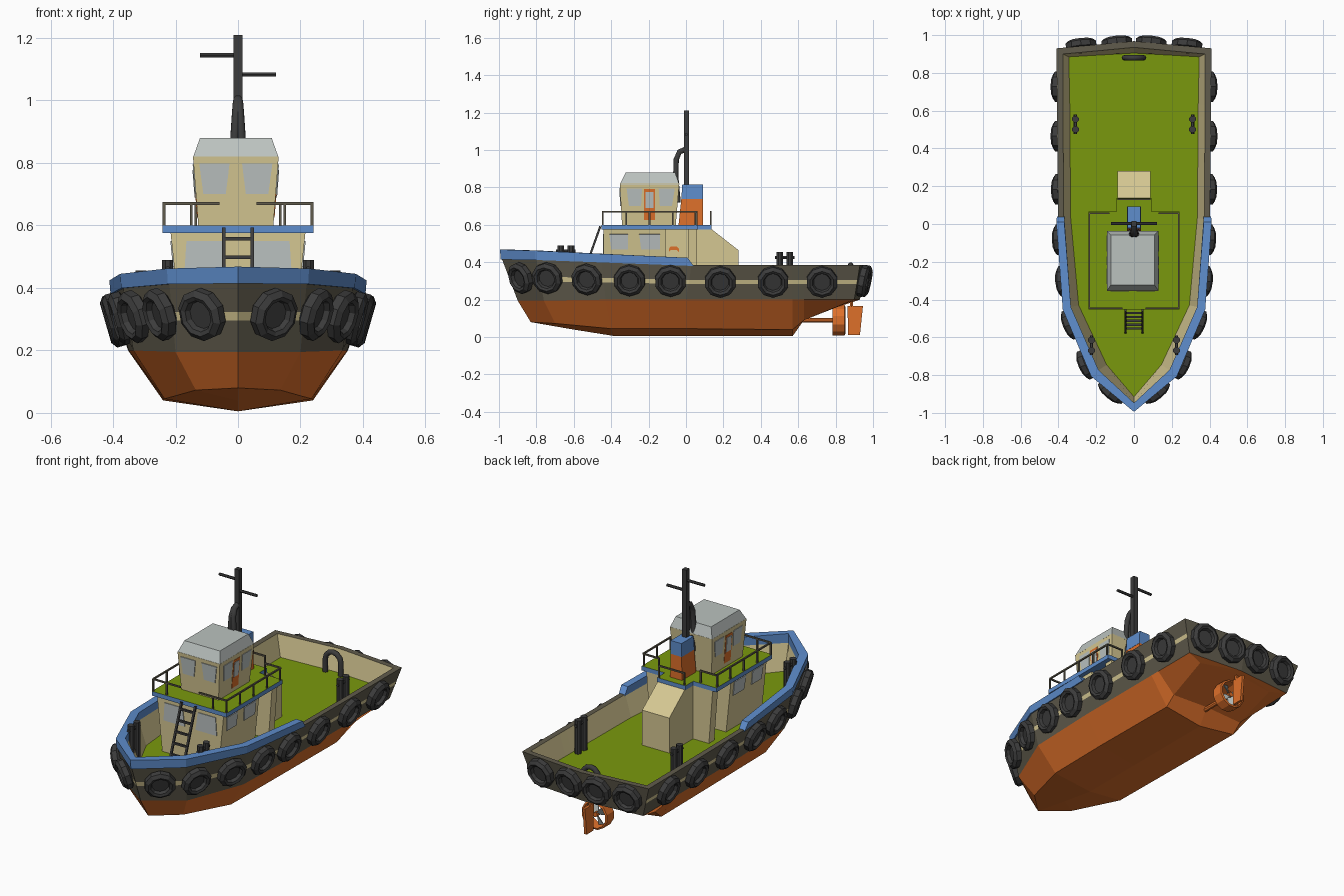
import bpy, bmesh, math
from mathutils import Vector, Matrix

if "Cube" in bpy.data.objects:
    bpy.data.objects.remove(bpy.data.objects["Cube"])


def mat(name, r, g, b):
    m = bpy.data.materials.new(name)
    m.diffuse_color = [((c / 255 + .055) / 1.055) ** 2.4 for c in (r, g, b)] + [1]
    m.use_nodes = True
    m.node_tree.nodes["Principled BSDF"].inputs["Base Color"].default_value = m.diffuse_color
    return m


ORANGE = mat("rust_orange", 222, 112, 42)
DARK = mat("dark_olive", 96, 91, 76)
TAN = mat("tan", 213, 199, 146)
GREEN = mat("deck_green", 122, 153, 13)
BLUE = mat("blue", 94, 141, 204)
ROOF = mat("roof_grey", 187, 194, 191)
GLASS = mat("window_grey", 186, 193, 192)
BLACK = mat("rubber_black", 60, 60, 60)


def finish(name, bm, *mats):
    bmesh.ops.remove_doubles(bm, verts=bm.verts, dist=1e-4)
    bmesh.ops.dissolve_degenerate(bm, edges=bm.edges, dist=1e-5)
    bmesh.ops.recalc_face_normals(bm, faces=bm.faces)
    me = bpy.data.meshes.new(name)
    bm.to_mesh(me)
    bm.free()
    for m in mats:
        me.materials.append(m)
    ob = bpy.data.objects.new(name, me)
    bpy.context.collection.objects.link(ob)
    return ob


def add_prism(bm, pts, vec):
    a = [bm.verts.new(p) for p in pts]
    b = [bm.verts.new(Vector(p) + Vector(vec)) for p in pts]
    bm.faces.new(a)
    bm.faces.new(b)
    for i in range(len(a)):
        j = (i + 1) % len(a)
        bm.faces.new((a[i], a[j], b[j], b[i]))


def prism(name, pts, vec, m):
    bm = bmesh.new()
    add_prism(bm, pts, vec)
    return finish(name, bm, m)


def taper(name, lo, hi, m):
    """Box lofted between two rectangles (x0, x1, y0, y1, z)."""
    bm = bmesh.new()
    rings = [[bm.verts.new(p) for p in ((a, c, z), (b, c, z), (b, d, z), (a, d, z))]
             for a, b, c, d, z in (lo, hi)]
    for r in rings:
        bm.faces.new(r)
    for i in range(4):
        j = (i + 1) % 4
        bm.faces.new((rings[0][i], rings[0][j], rings[1][j], rings[1][i]))
    return finish(name, bm, m)


def plate(name, pts, out, m, t=.004):
    n = Vector(out).normalized()
    return prism(name, [Vector(p) - n * .003 for p in pts], n * (t + .003), m)


def tubes(name, segs, r, m, n=6):
    bm = bmesh.new()
    for p, q in segs:
        p, q = Vector(p), Vector(q)
        d = q - p
        mx = Matrix.Translation((p + q) / 2) @ d.to_track_quat('Z', 'Y').to_matrix().to_4x4() @ Matrix.Rotation(math.pi / n, 4, 'Z')
        bmesh.ops.create_cone(bm, cap_ends=True, segments=n, radius1=r, radius2=r, depth=d.length, matrix=mx)
    return finish(name, bm, m)


def lathe(name, prof, n, loc, axis, m):
    """Closed profile (radius, axial) spun about an axis."""
    bm = bmesh.new()
    rot = Vector(axis).to_track_quat('Z', 'Y').to_matrix()
    rings = []
    for i in range(n):
        a = 2 * math.pi * (i + .5) / n
        rings.append([bm.verts.new(rot @ Vector((r * math.cos(a), r * math.sin(a), h)) + Vector(loc)) for r, h in prof])
    for i in range(n):
        for k in range(len(prof)):
            l = (k + 1) % len(prof)
            j = (i + 1) % n
            if prof[k][0] or prof[l][0]:
                bm.faces.new((rings[i][k], rings[j][k], rings[j][l], rings[i][l]))
    return finish(name, bm, m)


def pipe(name, pts, r, m, res=2):
    cu = bpy.data.curves.new(name, 'CURVE')
    cu.dimensions = '3D'
    cu.bevel_depth, cu.bevel_resolution, cu.use_fill_caps = r, res, True
    s = cu.splines.new('POLY')
    s.points.add(len(pts) - 1)
    for p, c in zip(s.points, pts):
        p.co = (*c, 1)
    cu.materials.append(m)
    bpy.context.collection.objects.link(bpy.data.objects.new(name, cu))


# hull: half-stations bow to stern as keel, chine, waterline, top, inner top, deck edge
stations = [
    ((0, -.83, .08), (0, -.83, .08), (0, -.90, .195), (0, -.985, .42), (0, -.95, .42), (0, -.915, .26)),
    ((0, -.60, .04), (.135, -.70, .073), (.20, -.76, .195), (.22, -.80, .418), (.19, -.775, .418), (.145, -.745, .26)),
    ((0, -.38, .005), (.235, -.40, .045), (.335, -.43, .2), (.368, -.45, .405), (.337, -.44, .405), (.293, -.43, .26)),
    ((0, 0, .005), (.24, 0, .045), (.35, 0, .2), (.402, .03, .386), (.372, .03, .386), (.335, .03, .26)),
    ((0, .57, .005), (.24, .57, .04), (.352, .57, .2), (.408, .57, .385), (.376, .57, .385), (.34, .57, .26)),
    ((0, .63, .10), (.24, .63, .09), (.352, .63, .2), (.408, .63, .385), (.376, .63, .385), (.34, .63, .26)),
    ((0, .90, .19), (.25, .87, .185), (.352, .90, .2), (.41, .93, .385), (.376, .90, .385), (.345, .885, .26)),
    ((0, .93, .2), (0, .93, .2), (0, .93, .2), (0, .968, .385), (0, .935, .385), (0, .905, .26)),
]
bm = bmesh.new()
row_mat = [0, 0, 1, 2, 1, 1, 2, 3]
for s in (1, -1):
    grid = []
    for st in stations:
        k, c, w, t, it, d = map(Vector, st)
        row = [k, c, w, w.lerp(t, .45), w.lerp(t, .57), t, it, d, Vector((0, d.y, d.z))]
        grid.append([bm.verts.new((p.x * s, p.y, p.z)) for p in row])
    for i in range(len(grid) - 1):
        for k in range(8):
            f = bm.faces.new((grid[i][k], grid[i + 1][k], grid[i + 1][k + 1], grid[i][k + 1]))
            f.material_index = 1 if (k == 3 and i == len(grid) - 2) else row_mat[k]
finish("hull", bm, ORANGE, DARK, TAN, GREEN)

# raised blue bow rail
bm = bmesh.new()
tops = [.468, .462, .445, .424]
for s in (1, -1):
    rings = []
    for i in range(4):
        o, n = Vector(stations[i][3]), Vector(stations[i][4])
        e = (o - n).normalized() * .006
        lo_o, lo_i = o + e, n - e * .5
        if i == 3:
            lo_o.y = lo_i.y = .04
        y3 = -.03 if i == 3 else 0
        ring = [lo_o, Vector((lo_o.x, lo_o.y + y3, tops[i])) + e * .6, Vector((lo_i.x, lo_i.y + y3, tops[i])), lo_i]
        rings.append([bm.verts.new((p.x * s, p.y, p.z - (.006 if k in (0, 3) else 0))) for k, p in enumerate(ring)])
    for i in range(3):
        for k in range(4):
            l = (k + 1) % 4
            bm.faces.new((rings[i][k], rings[i + 1][k], rings[i + 1][l], rings[i][l]))
    bm.faces.new(rings[3])
finish("bow_rail", bm, BLUE)

# tyre fenders with closed centres
tyre = [(0, .004), (.046, .004), (.052, .022), (.066, .028), (.085, .014), (.085, -.014), (.066, -.026), (0, -.026)]
spots = [(.397, .727, .295, 1, 0), (.397, .465, .295, 1, 0), (.395, .183, .295, 1, 0), (.39, -.083, .3, 1, -.04),
         (.372, -.302, .303, 1, -.09), (.332, -.53, .308, .92, -.39), (.25, -.742, .315, .92, -.42),
         (.115, -.885, .315, .62, -.76), (.28, .945, .3, .1, 1), (.09, .957, .3, .1, 1)]
for i, (x, y, z, nx, ny) in enumerate(spots):
    for s in (1, -1):
        n = Vector((nx * s, ny, 0)).normalized()
        n.z = -.2 if ny > .5 else -.29
        lathe(f"tyre_{i}", tyre, 9 if i == 99 else 10, (x * s, y, z), n, BLACK)

# deckhouse, engine trunk and wing walls
taper("deckhouse", (-.182, .182, -.44, -.11, .255), (-.216, .216, -.44, -.11, .58), TAN)
prism("trunk", [(-.088, -.12, .255), (-.088, .28, .255), (-.088, .28, .465), (-.088, .135, .578), (-.088, -.12, .578)], (.176, 0, 0), TAN)
for s in (1, -1):
    prism("wing_wall", [(.08 * s, .01, .255), (.19 * s, .01, .255), (.215 * s, .01, .58), (.08 * s, .01, .58)], (0, .05, 0), TAN)
    plate("lower_door_arch", [(.088 * s, -.092, .455), (.088 * s, -.08, .466), (.088 * s, -.05, .466), (.088 * s, -.038, .455),
                              (.088 * s, -.038, .472), (.088 * s, -.05, .485), (.088 * s, -.08, .485), (.088 * s, -.092, .472)], (s, 0, 0), ORANGE)
    plate("front_window", [(.035 * s, -.44, .445), (.172 * s, -.44, .445), (.165 * s, -.44, .55), (.05 * s, -.44, .55)], (0, -1, 0), GLASS)
    for a, b in ((-.41, -.31), (-.25, -.14)):
        plate("side_window", [(.2045 * s, a + .01, .468), (.2045 * s, b, .468), (.2125 * s, b, .55), (.2125 * s, a, .55)], (s, 0, -.1), GLASS)

# upper deck: green top, blue edge
half = [(.242, -.452), (.242, .065), (.092, .065), (.092, .137)]
ud = prism("upper_deck", [(x, y, .575) for x, y in half] + [(-x, y, .575) for x, y in half[::-1]], (0, 0, .025), BLUE)
ud.data.materials.append(GREEN)
for p in ud.data.polygons:
    p.material_index = int(p.normal.z > .9)

# wheelhouse
CX, B, T = -.007, .12, .137
taper("wheelhouse", (CX - B, CX + B, -.342, -.055, .598), (CX - T, CX + T, -.354, -.036, .82), TAN)
taper("wheelhouse_roof", (CX - T, CX + T, -.354, -.036, .817), (CX - .115, CX + .115, -.322, -.058, .879), ROOF)


def wx(z):
    return B + (T - B) * (z - .598) / .222


for s in (1, -1):
    plate("wheelhouse_front_window", [(CX + .032 * s, -.3475, .70), (CX + .104 * s, -.3475, .70), (CX + .117 * s, -.353, .798), (CX + .02 * s, -.353, .798)], (0, -1, -.05), GLASS)
    for y0, y1, y2, y3 in ((-.305, -.24, -.235, -.318), (-.14, -.075, -.06, -.146)):
        plate("wheelhouse_side_window", [(CX + s * wx(.7), y0, .70), (CX + s * wx(.7), y1, .70), (CX + s * wx(.795), y2, .795), (CX + s * wx(.795), y3, .795)], (s, 0, -.08), GLASS, .003)
    for nm, a, b, z0, z1, m, t in (("door", -.225, -.165, .625, .792, ORANGE, .002), ("door_window", -.217, -.173, .69, .777, GLASS, .005)):
        plate("wheelhouse_" + nm, [(CX + s * wx(z0), a, z0), (CX + s * wx(z0), b, z0), (CX + s * wx(z1), b, z1), (CX + s * wx(z1), a, z1)], (s, 0, -.08), m, t)

# funnel, mast and exhaust
taper("funnel", (-.038, .038, -.04, .092, .598), (-.036, .036, -.025, .092, .738), ORANGE)
taper("funnel_top", (-.037, .037, -.025, .092, .737), (-.035, .035, -.02, .092, .815), BLUE)
taper("mast", (-.014, .014, -.012, .016, .78), (-.014, .014, -.012, .016, 1.21), BLACK)
tubes("mast_arms", [((0, .002, 1.145), (-.122, .002, 1.145)), ((0, .002, 1.083), (.122, .002, 1.083))], .008, BLACK)
for s in (1, -1):
    pipe("exhaust", [(.018 * s, -.042, .72), (.012 * s, -.055, .86), (.006 * s, -.052, .95), (.003 * s, -.035, .99), (0, .0, 1.005)], .015, BLACK)

# railings
segs = []
for s in (1, -1):
    path = [(.06, -.445), (.237, -.445), (.237, .057), (.13, .057)]
    segs += [((a[0] * s, a[1], .67), (b[0] * s, b[1], .67)) for a, b in zip(path, path[1:])]
    posts = [(.15, -.445), (.237, -.445), (.237, -.32), (.237, -.195), (.237, -.07), (.237, .05), (.135, .057), (.082, .132)]
    segs += [((x * s, y, .595), (x * s, y, .67)) for x, y in posts]
segs.append(((-.085, .132, .67), (.085, .132, .67)))
tubes("railing", segs, .006, DARK, 4)

# ladder
lo, hi = Vector((0, -.575, .265)), Vector((0, -.458, .592))
lad = [(lo + Vector((x, 0, 0)), hi + Vector((x, 0, 0))) for x in (-.045, .045)]
for i in range(1, 6):
    c = lo.lerp(hi, i / 5.6)
    lad.append((c - Vector((.045, 0, 0)), c + Vector((.045, 0, 0))))
tubes("ladder", lad, .008, BLACK, 4)

# twin bollards and towing hoop
for x, y, top in ((.31, .528, .455), (.225, -.642, .49)):
    for s in (1, -1):
        tubes("bollard_posts", [((x * s, y + d, .255), (x * s, y + d, top)) for d in (-.027, .027)], .019, BLACK, 8)
        tubes("bollard_bar", [((x * s, y - .052, top - .03), (x * s, y + .052, top - .03))], .009, BLACK)
pipe("towing_hoop", [(-.05, .88, .255), (-.05, .88, .335)] +
     [(-.05 * math.cos(a), .88, .335 + .05 * math.sin(a)) for a in (.5, 1.1, 1.57, 2.04, 2.64)] +
     [(.05, .88, .335), (.05, .88, .255)], .015, BLACK)

# propeller nozzle, shaft, propeller and rudder
lathe("nozzle", [(.084, -.034), (.084, .03), (.074, .034), (.068, -.03)], 12, (0, .818, .09), (0, 1, 0), ORANGE)
tubes("propeller_shaft", [((0, .60, .09), (0, .84, .09))], .014, ORANGE, 8)
bm = bmesh.new()
for i in range(4):
    rot = Matrix.Translation((0, .82, .09)) @ Matrix.Rotation(i * math.pi / 2 + .4, 4, 'Y')
    pts = [rot @ Vector(p) for p in ((-.01, -.01, .01), (.01, .01, .01), (.032, .014, .06), (-.024, -.014, .063))]
    add_prism(bm, pts, (0, .006, 0))
finish("propeller", bm, ROOF)
prism("rudder", [(-.008, .866, .01), (-.008, .93, .01), (-.008, .946, .165), (-.008, .864, .165)], (.016, 0, 0), ORANGE)
tubes("rudder_stock", [((0, .885, .16), (0, .885, .21))], .01, ORANGE)
